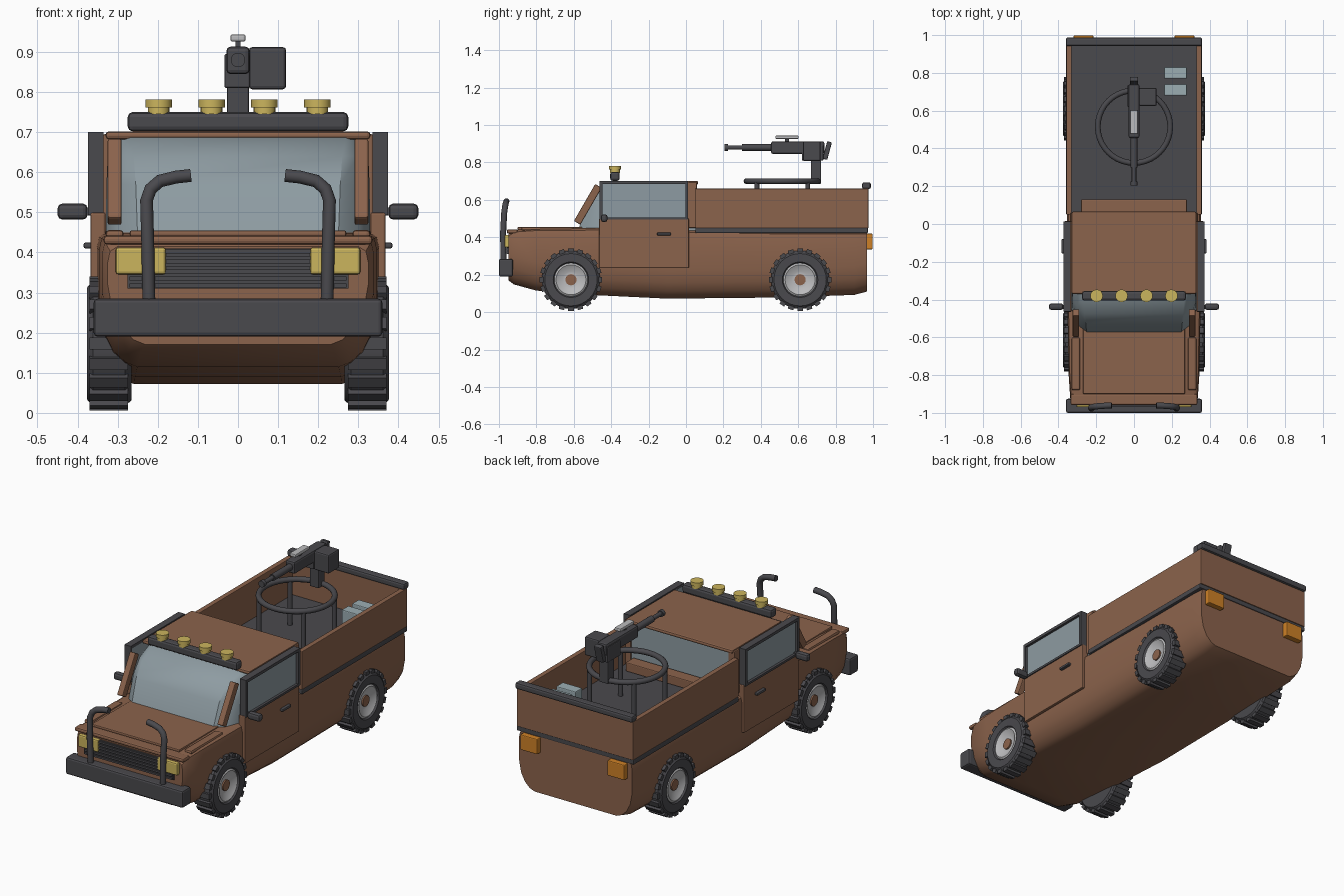
import bpy, bmesh, math
from mathutils import Vector, Matrix

if "Cube" in bpy.data.objects:
    bpy.data.objects.remove(bpy.data.objects["Cube"])

def mat(name, rgb):
    m = bpy.data.materials.new(name)
    m.diffuse_color = (*rgb, 1)
    m.use_nodes = True
    m.node_tree.nodes["Principled BSDF"].inputs["Base Color"].default_value = m.diffuse_color
    return m

BROWN = mat("brown_paint", (0.26, 0.125, 0.072))
DARK = mat("dark_grey", (0.068, 0.067, 0.075))
GLASS = mat("window_glass", (0.27, 0.33, 0.36))
YELLOW = mat("lamp_yellow", (0.60, 0.46, 0.11))
ORANGE = mat("signal_orange", (0.62, 0.22, 0.02))
SILVER = mat("silver", (0.50, 0.50, 0.51))
PALE = mat("pale_blue_grey", (0.33, 0.42, 0.45))

def finish(name, bm, material, mirror=False, bevel=0, smooth=None):
    bmesh.ops.recalc_face_normals(bm, faces=bm.faces)
    me = bpy.data.meshes.new(name)
    bm.to_mesh(me)
    bm.free()
    me.materials.append(material)
    ob = bpy.data.objects.new(name, me)
    bpy.context.collection.objects.link(ob)
    if smooth:
        bpy.ops.object.select_all(action='DESELECT')
        ob.select_set(True)
        bpy.context.view_layer.objects.active = ob
        bpy.ops.object.shade_smooth_by_angle(angle=math.radians(smooth))
    if bevel:
        b = ob.modifiers.new("bevel", 'BEVEL')
        b.width, b.segments = bevel, 2
    if mirror:
        ob.modifiers.new("mirror", 'MIRROR')
    return ob

def add_box(bm, x, y, z, rot=0):
    """Box from (low, high) ranges, turned about x through its centre."""
    c = Vector([(a + b) / 2 for a, b in (x, y, z)])
    s = [b - a for a, b in (x, y, z)]
    m = Matrix.Translation(c) @ Matrix.Rotation(math.radians(rot), 4, 'X') @ Matrix.Diagonal((*s, 1))
    bmesh.ops.create_cube(bm, size=1, matrix=m)

def box(name, x, y, z, material, rot=0, mirror=False, bevel=0.005):
    bm = bmesh.new()
    add_box(bm, x, y, z, rot)
    return finish(name, bm, material, mirror, bevel)

def loft(name, rings, material, smooth=35):
    bm = bmesh.new()
    vs = [[bm.verts.new(p) for p in r] for r in rings]
    n = len(vs[0])
    for a, b in zip(vs, vs[1:]):
        for i in range(n):
            bm.faces.new((a[i], a[(i + 1) % n], b[(i + 1) % n], b[i]))
    bm.faces.new(vs[0])
    bm.faces.new(vs[-1])
    return finish(name, bm, material, smooth=smooth)

def add_cyl(bm, p, q, r, seg=16):
    p, q = Vector(p), Vector(q)
    d = q - p
    m = Matrix.Translation((p + q) / 2) @ d.to_track_quat('Z', 'Y').to_matrix().to_4x4()
    bmesh.ops.create_cone(bm, cap_ends=True, segments=seg, radius1=r, radius2=r, depth=d.length, matrix=m)

def tube(name, path, r, material, mirror=False, seg=12):
    """Bent pipe along a list of points."""
    pts = [Vector(p) for p in path]
    bm = bmesh.new()
    rings = []
    for i, p in enumerate(pts):
        t = (pts[min(i + 1, len(pts) - 1)] - pts[max(i - 1, 0)]).normalized()
        u = t.cross(Vector((0, 1, 0))).normalized()
        w = t.cross(u)
        rings.append([bm.verts.new(p + r * (math.cos(k * math.tau / seg) * u + math.sin(k * math.tau / seg) * w))
                      for k in range(seg)])
    for a, b in zip(rings, rings[1:]):
        for k in range(seg):
            bm.faces.new((a[k], a[(k + 1) % seg], b[(k + 1) % seg], b[k]))
    bm.faces.new(rings[0])
    bm.faces.new(rings[-1])
    return finish(name, bm, material, mirror, smooth=40)

def lathe_x(name, profile, y, z, material, seg=32):
    """Turn (radius, x) points about an axle through (y, z)."""
    bm = bmesh.new()
    vs = [bm.verts.new((x, y, z + r)) for r, x in profile]
    es = [bm.edges.new(e) for e in zip(vs, vs[1:])]
    bmesh.ops.spin(bm, geom=vs + es, cent=(0, y, z), axis=(1, 0, 0), angle=math.tau, steps=seg, use_merge=True)
    bmesh.ops.remove_doubles(bm, verts=bm.verts, dist=1e-5)
    return finish(name, bm, material, mirror=True, smooth=35)

# Lower body: (y, half width, bottom, top) sections with rounded bottom corners
def hull_ring(y, w, b, t):
    half = [(w - 0.025, t), (w - 0.006, t - 0.012), (w, t - 0.04), (w, b + 0.15), (w - 0.012, b + 0.085),
            (w - 0.035, b + 0.04), (w - 0.065, b + 0.012), (w - 0.095, b)]
    return [(x, y, z) for x, z in half] + [(-x, y, z) for x, z in reversed(half)]

loft("body_shell", [hull_ring(*s) for s in [
    (-0.95, 0.325, 0.17, 0.415), (-0.92, 0.338, 0.148, 0.44), (-0.8, 0.346, 0.115, 0.448), (-0.47, 0.352, 0.09, 0.45),
    (-0.1, 0.354, 0.072, 0.44), (0.5, 0.354, 0.078, 0.43), (0.9, 0.353, 0.092, 0.43), (0.968, 0.347, 0.11, 0.43)]], BROWN)
box("hood_lip", (-0.335, 0.335), (-0.958, -0.9), (0.42, 0.442), BROWN, bevel=0.008)
box("hood_panel", (-0.27, 0.27), (-0.9, -0.55), (0.44, 0.455), BROWN)
box("fender_ridge", (0.285, 0.33), (-0.88, -0.6), (0.435, 0.456), BROWN, mirror=True, bevel=0.009)

# Cabin glass: rings rising from the hood, (z, front y, front half width, side half width)
def cabin_ring(z, yf, wf, w):
    half = [(wf, yf), (wf + (w - wf) * 0.6, yf + 0.04), (w, yf + 0.12), (w, 0.05)]
    return [(x, y, z) for x, y in half] + [(-x, y, z) for x, y in reversed(half)]

loft("cabin_glass", [cabin_ring(*s) for s in [
    (0.43, -0.58, 0.25, 0.33), (0.57, -0.53, 0.255, 0.328), (0.64, -0.475, 0.26, 0.325), (0.69, -0.36, 0.27, 0.32)]],
    GLASS, smooth=30)
box("roof", (-0.33, 0.33), (-0.37, 0.065), (0.682, 0.702), BROWN, bevel=0.008)
box("windshield_pillar", (0.29, 0.325), (-0.545, -0.505), (0.462, 0.69), BROWN, rot=-30, mirror=True)
box("rear_cab_sill", (-0.28, 0.28), (0.06, 0.13), (0.45, 0.50), BROWN)
box("rear_cab_post", (0.30, 0.338), (0.01, 0.058), (0.45, 0.695), BROWN, mirror=True)

# Doors with framed windows
box("door", (0.33, 0.368), (-0.465, 0.015), (0.235, 0.5), BROWN, mirror=True)
box("door_window", (0.335, 0.36), (-0.45, 0.0), (0.495, 0.69), GLASS, mirror=True, bevel=0)
bm = bmesh.new()
for y, z in [((-0.462, -0.446), (0.495, 0.7)), ((-0.004, 0.012), (0.495, 0.7)),
             ((-0.462, 0.012), (0.684, 0.7)), ((-0.462, 0.012), (0.494, 0.506))]:
    add_box(bm, (0.335, 0.374), y, z)
finish("door_window_frame", bm, DARK, mirror=True)
box("door_handle", (0.36, 0.385), (-0.155, -0.08), (0.41, 0.425), DARK, mirror=True)
box("mirror", (0.375, 0.45), (-0.455, -0.42), (0.482, 0.522), DARK, mirror=True, bevel=0.012)
box("mirror_arm", (0.35, 0.385), (-0.45, -0.43), (0.492, 0.512), DARK, mirror=True, bevel=0)

# Cargo bed
box("bed_floor", (-0.36, 0.36), (0.05, 0.972), (0.422, 0.45), DARK)
box("bed_side", (0.33, 0.358), (0.05, 0.972), (0.448, 0.66), BROWN, mirror=True, bevel=0.003)
box("tailgate", (-0.358, 0.358), (0.948, 0.975), (0.448, 0.66), BROWN, bevel=0.003)
box("tailgate_rail", (-0.36, 0.36), (0.942, 0.988), (0.658, 0.694), DARK, bevel=0.01)
box("tail_light", (0.215, 0.32), (0.96, 0.998), (0.335, 0.42), ORANGE, mirror=True)
for i, y in enumerate((0.71, 0.80)):
    box("supply_box_%d" % (i + 1), (0.16, 0.28), (y - 0.03, y + 0.03), (0.45, 0.60), PALE)

# Wheels with chunky tread
for label, y in (("front", -0.615), ("rear", 0.61)):
    z = 0.173
    lathe_x(label + "_tire", [(0.085, 0.36), (0.095, 0.374), (0.14, 0.376), (0.156, 0.362), (0.156, 0.282),
                              (0.142, 0.266), (0.085, 0.266), (0, 0.266)], y, z, DARK)
    lathe_x(label + "_rim", [(0.089, 0.366), (0.08, 0.372), (0.045, 0.352), (0.03, 0.352), (0, 0.352)], y, z, SILVER)
    lathe_x(label + "_hub_cap", [(0.03, 0.345), (0.03, 0.36), (0, 0.362)], y, z, BROWN, 16)
    bm = bmesh.new()
    for k in range(20):
        m = (Matrix.Translation((0.322, y, z)) @ Matrix.Rotation(k * math.tau / 20, 4, 'X')
             @ Matrix.Translation((0, 0, 0.157)) @ Matrix.Diagonal((0.096, 0.03, 0.02, 1)))
        bmesh.ops.create_cube(bm, size=1, matrix=m)
    finish(label + "_tread", bm, DARK, mirror=True)

# Front bumper, grille, lamps and guard tubes
box("front_bumper", (-0.36, 0.36), (-1.0, -0.925), (0.19, 0.285), DARK, bevel=0.01)
bm = bmesh.new()
add_box(bm, (-0.275, 0.275), (-0.957, -0.93), (0.31, 0.41))
for k in range(6):
    zc = 0.318 + k * 0.017
    add_box(bm, (-0.27, 0.27), (-0.966, -0.95), (zc - 0.005, zc + 0.005))
finish("grille", bm, DARK)
box("headlight", (0.18, 0.305), (-0.97, -0.935), (0.345, 0.413), YELLOW, mirror=True, bevel=0.007)
tube("guard_tube", [(0.222, -0.975, 0.27), (0.225, -0.978, 0.42), (0.228, -0.972, 0.53), (0.218, -0.968, 0.558),
                    (0.195, -0.965, 0.578), (0.155, -0.962, 0.588), (0.118, -0.96, 0.592)], 0.016, DARK, mirror=True)

# Roof light bar
box("roof_light_bar", (-0.275, 0.275), (-0.405, -0.355), (0.702, 0.75), DARK, bevel=0.012)
bm = bmesh.new()
for x in (-0.198, -0.066, 0.066, 0.198):
    add_cyl(bm, (x, -0.38, 0.745), (x, -0.38, 0.766), 0.027, 20)
    add_cyl(bm, (x, -0.38, 0.762), (x, -0.38, 0.782), 0.033, 20)
finish("roof_lamps", bm, YELLOW, smooth=35)

# Ring mount on four legs
bm = bmesh.new()
N, M, R, r = 40, 10, 0.192, 0.015
ring = [[bm.verts.new(((R + r * math.cos(b * math.tau / M)) * math.cos(a * math.tau / N),
                       0.515 + (R + r * math.cos(b * math.tau / M)) * math.sin(a * math.tau / N),
                       0.70 + r * math.sin(b * math.tau / M))) for b in range(M)] for a in range(N)]
for a in range(N):
    c, d = ring[a], ring[(a + 1) % N]
    for b in range(M):
        bm.faces.new((c[b], d[b], d[(b + 1) % M], c[(b + 1) % M]))
for x in (-0.136, 0.136):
    for y in (0.379, 0.651):
        add_cyl(bm, (x, y, 0.445), (x, y, 0.70), 0.013, 12)
finish("ring_mount", bm, DARK, smooth=40)

# Mounted gun
box("gun_post", (-0.028, 0.028), (0.668, 0.722), (0.685, 0.83), DARK)
box("gun_receiver", (-0.029, 0.029), (0.455, 0.74), (0.845, 0.913), DARK, bevel=0.01)
box("gun_cradle", (-0.034, 0.03), (0.62, 0.735), (0.81, 0.895), DARK)
box("gun_grip", (-0.022, 0.022), (0.742, 0.768), (0.815, 0.912), DARK, rot=-15)
box("ammunition_box", (0.027, 0.12), (0.625, 0.72), (0.807, 0.912), DARK, bevel=0.008)
bm = bmesh.new()
add_cyl(bm, (0, 0.205, 0.88), (0, 0.46, 0.88), 0.012)
add_cyl(bm, (0, 0.205, 0.88), (0, 0.225, 0.88), 0.018)
add_cyl(bm, (0, 0.30, 0.88), (0, 0.46, 0.88), 0.018)
finish("gun_barrel", bm, DARK, smooth=35)
box("gun_sight", (-0.019, 0.019), (0.478, 0.602), (0.926, 0.944), SILVER)
box("gun_sight_stand", (-0.006, 0.006), (0.53, 0.55), (0.91, 0.928), DARK, bevel=0)
